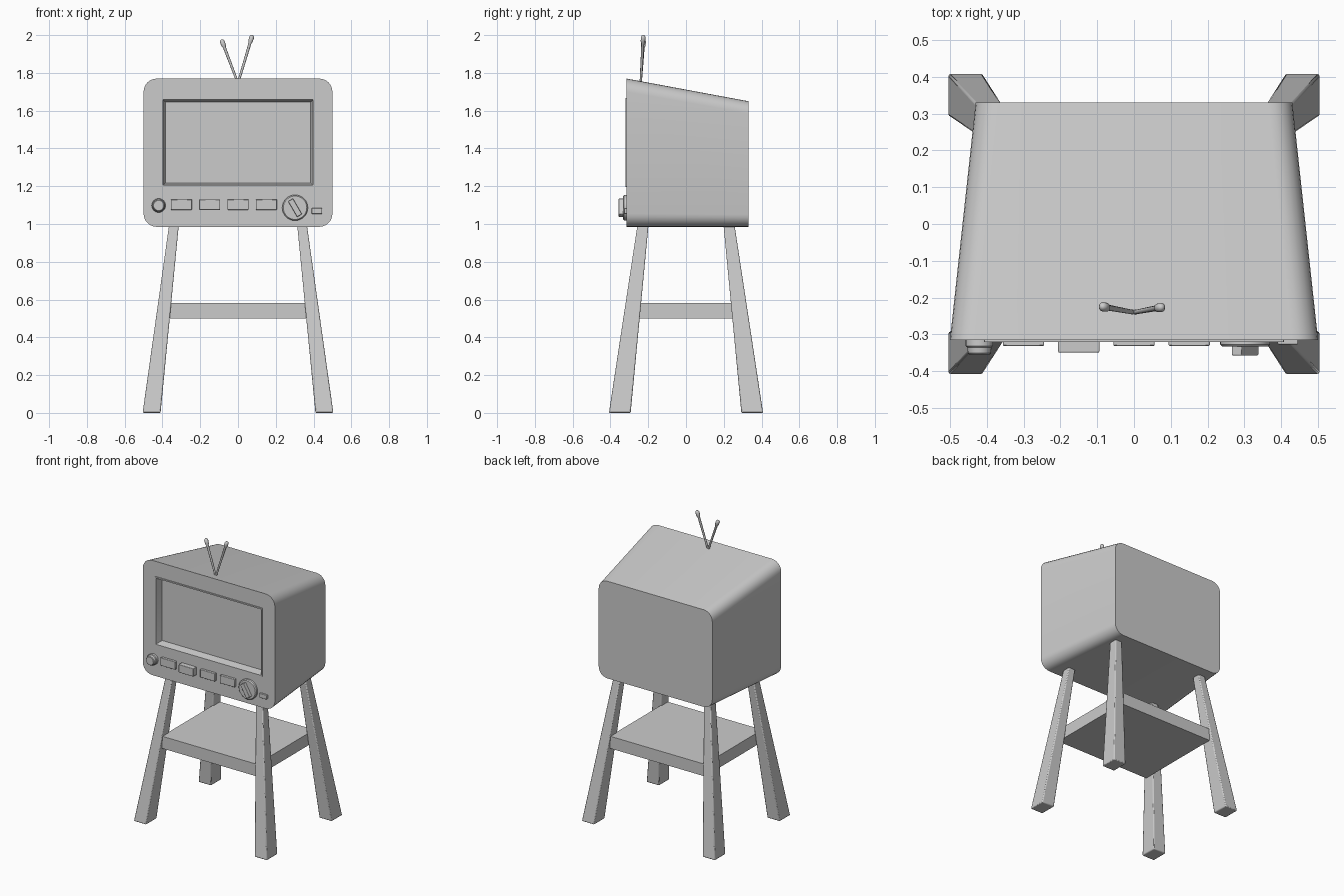
import bpy, bmesh
from math import sin, cos, pi, radians
from mathutils import Vector, Matrix

old = bpy.data.objects.get("Cube")
if old:
    bpy.data.objects.remove(old, do_unlink=True)

grey = bpy.data.materials.new("plain_grey")
grey.use_nodes = True
grey.diffuse_color = (0.6, 0.6, 0.6, 1)
grey.node_tree.nodes["Principled BSDF"].inputs["Base Color"].default_value = (0.6, 0.6, 0.6, 1)


def finish(name, bm, bevel=0, smooth=True):
    """Turn a bmesh into a named, shaded object."""
    bmesh.ops.recalc_face_normals(bm, faces=bm.faces)
    mesh = bpy.data.meshes.new(name)
    bm.to_mesh(mesh)
    bm.free()
    mesh.materials.append(grey)
    ob = bpy.data.objects.new(name, mesh)
    bpy.context.collection.objects.link(ob)
    if bevel:
        mod = ob.modifiers.new("soft_edges", 'BEVEL')
        mod.width, mod.segments = bevel, 2
    if smooth:
        bpy.ops.object.select_all(action='DESELECT')
        ob.select_set(True)
        bpy.context.view_layer.objects.active = ob
        bpy.ops.object.shade_smooth_by_angle(angle=radians(35))
    return ob


def loft(name, rings, **kw):
    """Skin a row of equal rings and cap both ends."""
    bm = bmesh.new()
    loops = [[bm.verts.new(p) for p in ring] for ring in rings]
    n = len(loops[0])
    for a, b in zip(loops, loops[1:]):
        for i in range(n):
            j = (i + 1) % n
            bm.faces.new((a[i], a[j], b[j], b[i]))
    bm.faces.new(loops[0])
    bm.faces.new(loops[-1])
    return finish(name, bm, **kw)


def round_rect(half_x, z0, z1, r, y, steps=6):
    """Rounded rectangle standing in the xz plane."""
    pts = []
    corners = [(half_x - r, z1 - r), (r - half_x, z1 - r),
               (r - half_x, z0 + r), (half_x - r, z0 + r)]
    for k, (cx, cz) in enumerate(corners):
        for s in range(steps + 1):
            a = (k + s / steps) * pi / 2
            pts.append((cx + r * cos(a), y, cz + r * sin(a)))
    return pts


def box(name, x, y, z, bevel=0.003, tilt=0):
    """Box from (min, max) pairs, tilted about the y axis."""
    spans = (x, y, z)
    centre = Vector([(a + b) / 2 for a, b in spans])
    size = Vector([b - a for a, b in spans])
    bm = bmesh.new()
    bmesh.ops.create_cube(bm, size=1, matrix=Matrix.LocRotScale(
        centre, Matrix.Rotation(tilt, 3, 'Y').to_quaternion(), size))
    return finish(name, bm, bevel)


def turned(name, base, direction, profile, sides=24):
    """Lathe a (distance, radius) profile along a direction."""
    q = Vector(direction).to_track_quat('Z', 'Y')
    rings = [[Vector(base) + q @ Vector((r * cos(2 * pi * i / sides),
                                         r * sin(2 * pi * i / sides), d))
              for i in range(sides)] for d, r in profile]
    return loft(name, rings)


# Cabinet: tapered shell with a raised lip and a sunken screen
FRONT = -0.315
loft("cabinet", [
    round_rect(0.43, 0.985, 1.65, 0.065, 0.33),
    round_rect(0.5, 0.985, 1.77, 0.07, FRONT),
    round_rect(0.407, 1.197, 1.667, 0.003, FRONT),
    round_rect(0.407, 1.197, 1.667, 0.003, FRONT - 0.006),
    round_rect(0.398, 1.206, 1.658, 0.003, FRONT - 0.006),
    round_rect(0.385, 1.216, 1.646, 0.003, FRONT + 0.045)])

# Row of push buttons, the second one standing further out
for i, depth in enumerate((0.016, 0.034, 0.016, 0.016)):
    x = -0.3 + i * 0.15
    box(f"button_{i + 1}", (x - 0.056, x + 0.056), (FRONT - depth, FRONT + 0.02), (1.075, 1.13))
box("small_button", (0.39, 0.446), (FRONT - 0.012, FRONT + 0.02), (1.054, 1.084))

# Knobs
turned("small_knob", (-0.42, FRONT + 0.01, 1.098), (0, -1, 0),
       [(0, 0.037), (0.026, 0.037), (0.03, 0.033), (0.046, 0.031), (0.05, 0.027)])
turned("dial", (0.302, FRONT + 0.01, 1.086), (0, -1, 0),
       [(0, 0.068), (0.022, 0.068), (0.028, 0.062)], 32)
box("dial_grip", (0.287, 0.317), (FRONT - 0.042, FRONT), (1.038, 1.134), tilt=radians(-30))

# Splayed, tapering legs
for sx, side in ((-1, "right"), (1, "left")):
    for sy, end in ((-1, "front"), (1, "back")):
        loft(f"{end}_{side}_leg", [
            [(sx * x, sy * y, z) for x, y in ((x0, y0), (x1, y0), (x1, y1), (x0, y1))]
            for x0, x1, y0, y1, z in ((0.41, 0.505, 0.293, 0.408, 0),
                                      (0.313, 0.364, 0.198, 0.256, 1.0))], bevel=0.006)

# Shelf between the legs
box("shelf", (-0.36, 0.36), (-0.31, 0.31), (0.5, 0.583), bevel=0)

# Two aerial rods with swollen tips
base = Vector((0, -0.24, 1.745))
for name, tip in (("left_aerial", (0.076, -0.226, 2.0)), ("right_aerial", (-0.088, -0.224, 1.977))):
    d = Vector(tip) - base
    n = d.length
    turned(name, base, d, [(0, 0.006), (n - 0.045, 0.008), (n - 0.035, 0.012),
                           (n - 0.012, 0.013), (n - 0.003, 0.008), (n, 0.003)], 12)
